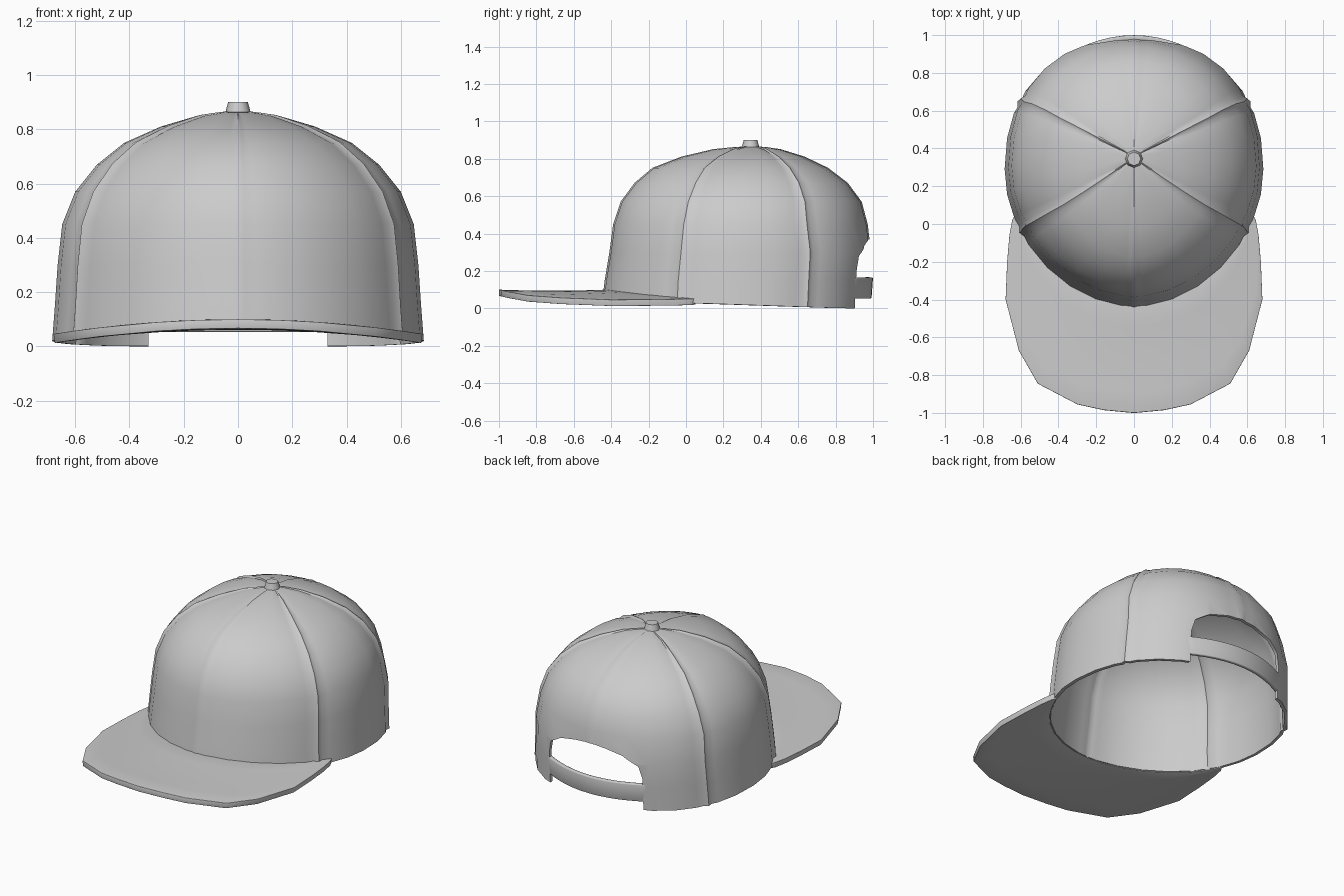
import bpy, bmesh, math

if "Cube" in bpy.data.objects:
    bpy.data.objects.remove(bpy.data.objects["Cube"])


def make_object(name, verts, faces):
    mesh = bpy.data.meshes.new(name)
    mesh.from_pydata(verts, [], faces)
    obj = bpy.data.objects.new(name, mesh)
    bpy.context.collection.objects.link(obj)
    return obj


def finish(obj, angle=40):
    """Apply the modifiers and shade smooth."""
    bpy.ops.object.select_all(action='DESELECT')
    obj.select_set(True)
    bpy.context.view_layer.objects.active = obj
    for m in list(obj.modifiers):
        bpy.ops.object.modifier_apply(modifier=m.name)
    bpy.ops.object.shade_smooth_by_angle(angle=math.radians(angle))


def solidify(obj, thickness):
    m = obj.modifiers.new("thickness", 'SOLIDIFY')
    m.thickness = thickness
    m.offset = -1


def round_edges(obj, width, segments=2):
    m = obj.modifiers.new("rounded_edge", 'BEVEL')
    m.width = width
    m.segments = segments
    m.limit_method = 'ANGLE'
    m.angle_limit = math.radians(50)


def outline(deg, y_front, y_back, rx, cy, grow=0.0, back_power=0.909):
    """Point on the head outline: round at the front, boxier at the back."""
    c, s = math.cos(math.radians(deg)), math.sin(math.radians(deg))
    e = back_power if s > 0 else 1.06
    ry = (y_back - cy if s > 0 else cy - y_front) + grow
    x = math.copysign(abs(c) ** e, c) * (rx + grow)
    y = cy + math.copysign(abs(s) ** e, s) * ry
    return x, y


def base_z(x, y):
    """Lower rim: lifted over the brim, sloping down to the back."""
    if y < 0.05:
        return 0.07 - 0.042 * min(1, (x / 0.63) ** 2)
    return 0.028 * max(0, (0.85 - y) / 0.8)


# Crown: six panels with raised seams, as stacked rings (z, front y, back y, half width)
levels = [(0.00, -.44, .965, .685), (.15, -.43, .975, .675), (.30, -.405, .985, .665),
          (.45, -.385, .967, .648), (.57, -.345, .935, .60), (.67, -.27, .86, .52),
          (.75, -.175, .755, .42), (.81, -.02, .63, .285), (.85, .15, .50, .15),
          (.862, .27, .42, .06)]
seams = [-28, 29, 90, 151, 208, 270, 332]
steps = [0, .04, .1, .3, .5, .7, .9, .96]
lift = {0: .009, .04: -.005, .96: -.005}
ring = []
for s0, s1 in zip(seams, seams[1:]):
    for t in steps:
        # centre seams at front and back are flatter
        near = s0 if t < 0.5 else s1
        ring.append((s0 + (s1 - s0) * t, lift.get(t, 0) * (0.5 if near % 180 == 90 else 1)))
n = len(ring)
verts, faces = [], []
for k, (z, yf, yb, rx) in enumerate(levels):
    cy = 0.28 + 0.07 * (z / 0.862) ** 2
    for a, bump in ring:
        x, y = outline(a, yf, yb, rx, cy, bump, 0.87 if z < 0.4 else 0.92)
        verts.append((x, y, z + bump * 0.3 * (z > 0.6) if k else base_z(x, y)))
for k in range(len(levels) - 1):
    for i in range(n):
        j = (i + 1) % n
        faces.append((k * n + i, k * n + j, (k + 1) * n + j, (k + 1) * n + i))
verts.append((0, 0.35, 0.866))
top = (len(levels) - 1) * n
faces += [(top + i, top + (i + 1) % n, len(verts) - 1) for i in range(n)]
crown = make_object("crown", verts, faces)
solidify(crown, 0.02)

# Cutter for the arched opening at the back
half = [(.33, -.1), (.33, .2), (.31, .28), (.22, .335), (.1, .362)]
arch = half + [(0, .37)] + [(-x, z) for x, z in reversed(half)]
m = len(arch)
cv = [(x, y, z) for y in (0.6, 1.2) for x, z in arch]
cf = [tuple(range(m)), tuple(range(2 * m - 1, m - 1, -1))]
cf += [((i + 1) % m, i, m + i, m + (i + 1) % m) for i in range(m)]
cutter = make_object("opening_cutter", cv, cf)
bm = bmesh.new()
bm.from_mesh(cutter.data)
bmesh.ops.recalc_face_normals(bm, faces=bm.faces)
bm.to_mesh(cutter.data)
bm.free()
cutter.hide_render = True
cut = crown.modifiers.new("opening", 'BOOLEAN')
cut.operation = 'DIFFERENCE'
cut.solver = 'EXACT'
cut.object = cutter
finish(crown, 50)
bpy.data.objects.remove(cutter)

# Brim: strips from the crown outline to the outer edge, arched sideways
edge = [(0, -1), (.16, -.985), (.3, -.955), (.51, -.845), (.61, -.67),
        (.68, -.4), (.672, -.2), (.66, -.06), (.645, .02)]
inner_deg = [0, 10, 20, 32, 42, 51, 59, 66, 70]
right = [(outline(d - 90, -.44, .965, .685, .28, -0.012), e) for d, e in zip(inner_deg, edge)]
left = [((-p[0], p[1]), (-q[0], q[1])) for p, q in reversed(right[1:])]
columns = left + right
rows = 6
verts, faces = [], []
for p, q in columns:
    for r in range(rows):
        t = r / (rows - 1)
        x, y = p[0] + (q[0] - p[0]) * t, p[1] + (q[1] - p[1]) * t
        # dips a little between the crown and the tip
        dip = 0.006 * math.sin(math.pi * t) * (1 - abs(x) / 0.7)
        verts.append((x, y, 0.1 - 0.054 * (x / 0.68) ** 2 - dip))
for c in range(len(columns) - 1):
    for r in range(rows - 1):
        a = c * rows + r
        faces.append((a, a + 1, a + rows + 1, a + rows))
brim = make_object("brim", verts, faces)
solidify(brim, 0.034)
round_edges(brim, 0.012, 3)
finish(brim, 75)

# Strap across the back opening, ends tucked into the crown wall
verts, faces = [], []
count = 12
for i in range(count + 1):
    x = -0.37 + 0.74 * i / count
    y = 1.0 - 0.8 * x * x
    verts += [(x, y - 0.008, 0.052), (x, y, 0.165)]
    if i:
        a = 2 * i - 2
        faces.append((a, a + 1, a + 3, a + 2))
strap = make_object("strap", verts, faces)
solidify(strap, 0.025)
round_edges(strap, 0.006)
finish(strap, 60)

# Button on top
bpy.ops.mesh.primitive_cone_add(vertices=8, radius1=0.05, radius2=0.036, depth=0.05,
                                location=(0, 0.345, 0.876))
button = bpy.context.object
button.name = "top_button"
finish(button, 50)
